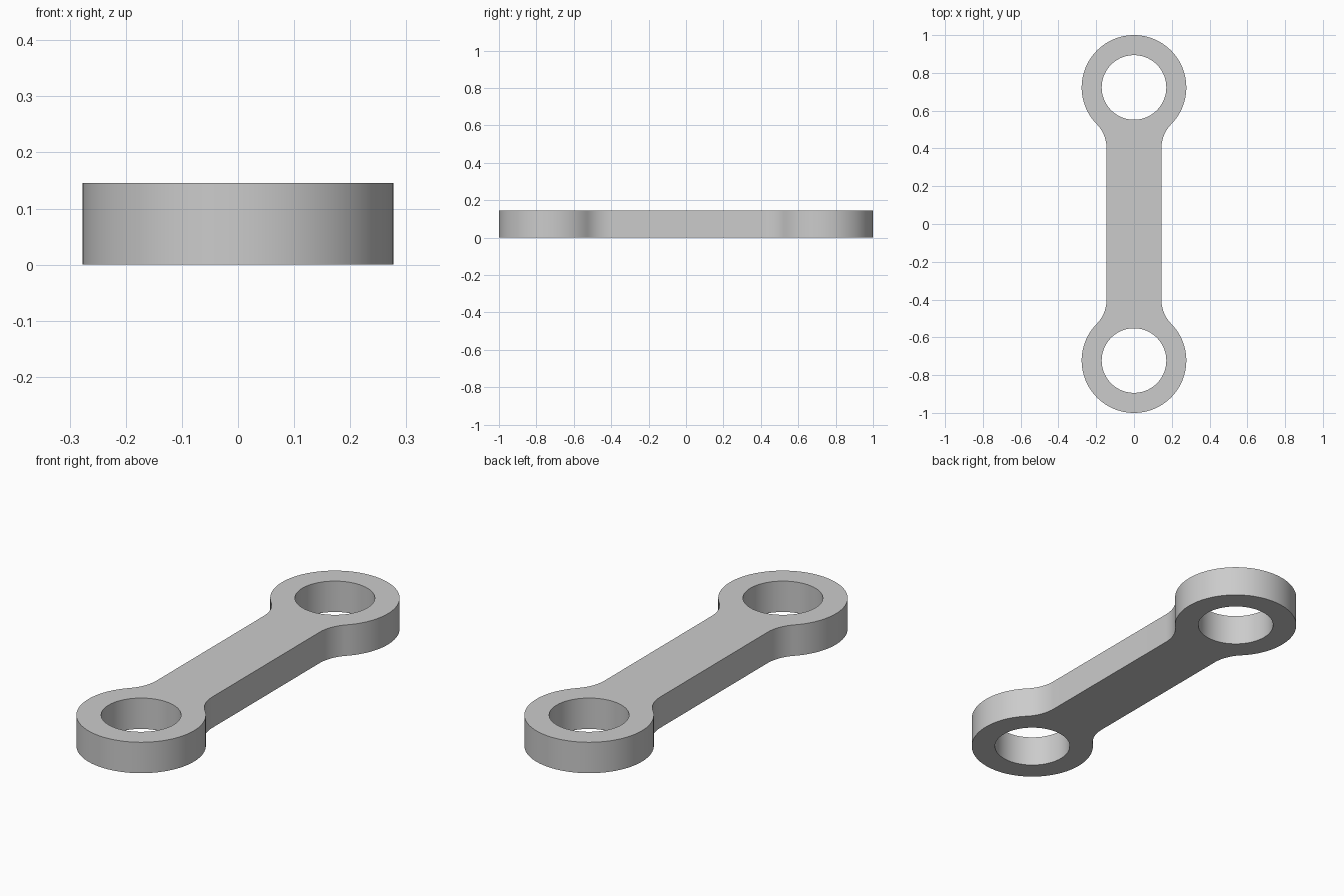
import bpy, bmesh
from math import sin, cos, pi, sqrt, atan2

cube = bpy.data.objects.get("Cube")
if cube:
    bpy.data.objects.remove(cube, do_unlink=True)

RING_R, HOLE_R = 0.277, 0.171
CENTER_Y = 1 - RING_R
HALF_W, HEIGHT = 0.145, 0.146
FILLET_R = 0.184


def arc(cx, cy, r, start, end, n):
    """Points along an arc, both ends included."""
    return [(cx + r * cos(start + (end - start) * i / n),
             cy + r * sin(start + (end - start) * i / n)) for i in range(n + 1)]


# Fillet centre, tangent to the shank side and to the ring
fx = HALF_W + FILLET_R
drop = sqrt((RING_R + FILLET_R) ** 2 - fx ** 2)
fy = CENTER_Y - drop
angle = atan2(-drop, fx)

# One end of the outline: right fillet, ring, left fillet
right_fillet = arc(fx, fy, FILLET_R, pi, angle + pi, 16)
ring = arc(0, CENTER_Y, RING_R, angle, pi - angle, 72)
left_fillet = [(-x, y) for x, y in reversed(right_fillet)]
end = right_fillet + ring[1:-1] + left_fillet
outline = end + [(-x, -y) for x, y in end]
holes = [arc(0, s * CENTER_Y, HOLE_R, 0, 2 * pi, 72)[:-1] for s in (-1, 1)]

# Fill the profile with its two holes and extrude it upwards
bm = bmesh.new()
edges = []
for loop in [outline] + holes:
    verts = [bm.verts.new((x, y, 0)) for x, y in loop]
    edges += [bm.edges.new((a, b)) for a, b in zip(verts, verts[1:] + verts[:1])]
bmesh.ops.triangle_fill(bm, edges=edges, use_beauty=True, use_dissolve=False)
result = bmesh.ops.extrude_face_region(bm, geom=bm.faces[:], use_keep_orig=True)
top = [g for g in result["geom"] if isinstance(g, bmesh.types.BMVert)]
bmesh.ops.translate(bm, verts=top, vec=(0, 0, HEIGHT))
bmesh.ops.recalc_face_normals(bm, faces=bm.faces[:])
mesh = bpy.data.meshes.new("link_bar")
bm.to_mesh(mesh)
bm.free()

link = bpy.data.objects.new("link_bar", mesh)
bpy.context.collection.objects.link(link)

# Plain grey metal
grey = bpy.data.materials.new("grey")
grey.use_nodes = True
grey.diffuse_color = (0.6, 0.6, 0.6, 1)
grey.node_tree.nodes["Principled BSDF"].inputs["Base Color"].default_value = (0.6, 0.6, 0.6, 1)
mesh.materials.append(grey)

# Smooth walls with sharp rims
bpy.ops.object.select_all(action="DESELECT")
link.select_set(True)
bpy.context.view_layer.objects.active = link
bpy.ops.object.shade_smooth_by_angle(angle=pi / 6)
